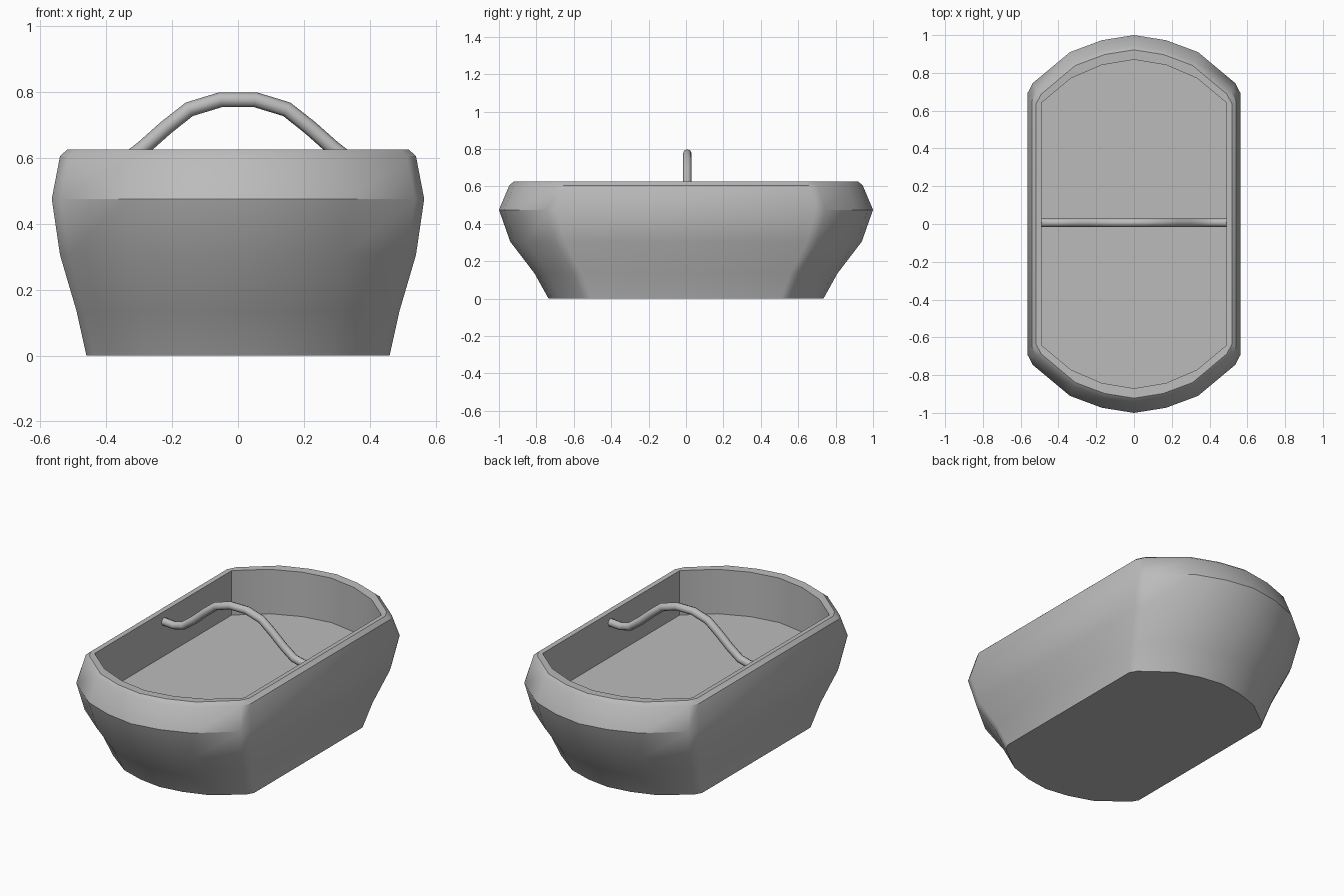
import bpy
import bmesh
import math

cube = bpy.data.objects.get("Cube")
if cube:
    bpy.data.objects.remove(cube, do_unlink=True)

grey = bpy.data.materials.new("plain_grey")
grey.use_nodes = True
colour = (0.5, 0.5, 0.5, 1)
grey.diffuse_color = colour
grey.node_tree.nodes["Principled BSDF"].inputs["Base Color"].default_value = colour

# Quarter outlines, from the straight side to the rounded end
OUTER = [(1, .69), (.95, .745), (.6, .91), (.3, .973), (0, 1)]
INNER = [(1, .735), (.99, .742), (.68, .887), (.35, .967), (0, 1)]

# Half width, half length and height of each ring, bottom to rim
SHELL = [(.46, .735, 0), (.49, .81, .135), (.54, .94, .305),
         (.565, 1, .475), (.54, .945, .605), (.518, .922, .625)]
CAVITY = [(.49, .87, .623), (.49, .87, .36)]


def full_outline(quarter):
    """Mirror a quarter outline into a closed loop."""
    back = quarter + [(-x, y) for x, y in reversed(quarter[:-1])]
    return back + [(-x, -y) for x, y in back]


def add_ring(bm, quarter, width, length, z):
    return [bm.verts.new((x * width, y * length, z))
            for x, y in full_outline(quarter)]


# Basket body: outer shell, rolled rim, straight inner wall and floor
bm = bmesh.new()
rings = [add_ring(bm, OUTER, *r) for r in SHELL]
rings += [add_ring(bm, INNER, *r) for r in CAVITY]
for low, high in zip(rings, rings[1:]):
    n = len(low)
    for i in range(n):
        j = (i + 1) % n
        bm.faces.new((low[i], low[j], high[j], high[i]))
bm.faces.new(rings[0])
bm.faces.new(rings[-1])
bmesh.ops.recalc_face_normals(bm, faces=bm.faces)
mesh = bpy.data.meshes.new("basket_body")
bm.to_mesh(mesh)
bm.free()
mesh.materials.append(grey)
body = bpy.data.objects.new("basket_body", mesh)
bpy.context.collection.objects.link(body)

# Carrying handle: a round bar arching between the inner walls
half = [(.49, .565), (.42, .56), (.36, .575), (.29, .628),
        (.218, .692), (.148, .747), (.053, .776)]
path = half + [(-x, z) for x, z in reversed(half)]
curve = bpy.data.curves.new("handle", "CURVE")
curve.dimensions = "3D"
curve.bevel_depth = .023
curve.bevel_resolution = 2
curve.use_fill_caps = True
spline = curve.splines.new("POLY")
spline.points.add(len(path) - 1)
for point, (x, z) in zip(spline.points, path):
    point.co = (x, .007, z, 1)
spline.use_smooth = True
curve.materials.append(grey)
handle = bpy.data.objects.new("handle", curve)
bpy.context.collection.objects.link(handle)

# Smooth shading with sharp rim, floor and base edges
bpy.ops.object.select_all(action="DESELECT")
body.select_set(True)
bpy.context.view_layer.objects.active = body
bpy.ops.object.shade_smooth_by_angle(angle=math.radians(32))
